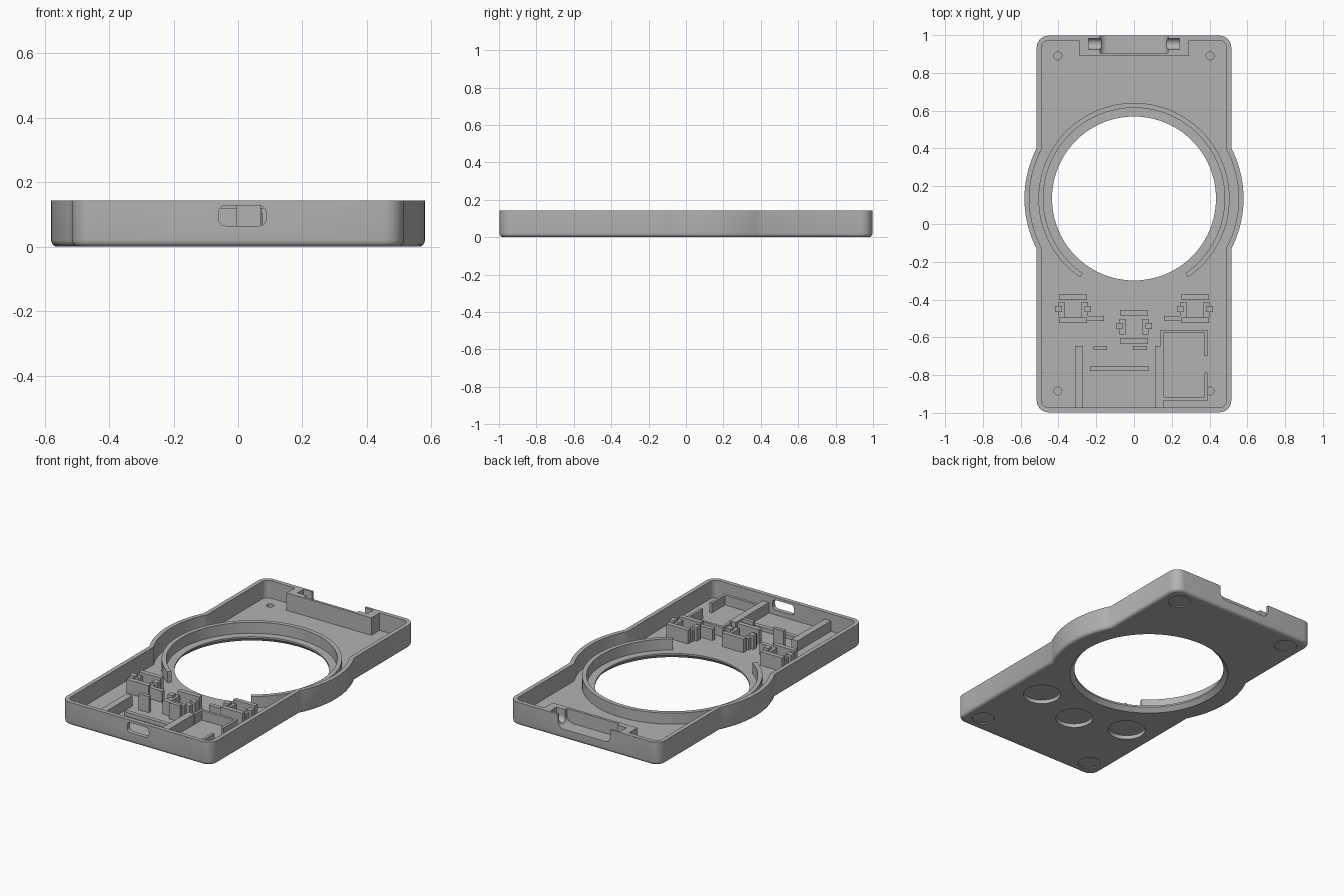
import bpy, bmesh
from math import sin, cos, pi, asin, sqrt, radians
from mathutils import Vector

if "Cube" in bpy.data.objects:
    bpy.data.objects.remove(bpy.data.objects["Cube"], do_unlink=True)

grey = bpy.data.materials.new("matte_grey")
grey.use_nodes = True
grey.diffuse_color = (0.45, 0.45, 0.45, 1)
grey.node_tree.nodes["Principled BSDF"].inputs["Base Color"].default_value = (0.45, 0.45, 0.45, 1)

TOP, FLOOR, WALL = 0.143, 0.035, 0.026
CY = 0.135          # centre of the round opening


def finish(bm, name):
    bmesh.ops.recalc_face_normals(bm, faces=bm.faces)
    mesh = bpy.data.meshes.new(name)
    bm.to_mesh(mesh)
    bm.free()
    mesh.materials.append(grey)
    obj = bpy.data.objects.new(name, mesh)
    bpy.context.collection.objects.link(obj)
    return obj


def loft(rings, name, closed=False):
    """Skin matching loops of points; cap the ends unless closed."""
    bm = bmesh.new()
    loops = [[bm.verts.new(p) for p in ring] for ring in rings]
    pairs = list(zip(loops, loops[1:]))
    if closed:
        pairs.append((loops[-1], loops[0]))
    for a, b in pairs:
        for i in range(len(a)):
            j = (i + 1) % len(a)
            bm.faces.new((a[i], a[j], b[j], b[i]))
    if not closed:
        bm.faces.new(loops[0])
        bm.faces.new(loops[-1])
    return finish(bm, name)


def box(name, x0, x1, y0, y1, z0, z1, axis=None, radius=0):
    """Box, with the edges along one axis optionally rounded."""
    bm = bmesh.new()
    bmesh.ops.create_cube(bm, size=1)
    for v in bm.verts:
        v.co = Vector(((x0 + x1) / 2 + v.co.x * (x1 - x0),
                       (y0 + y1) / 2 + v.co.y * (y1 - y0),
                       (z0 + z1) / 2 + v.co.z * (z1 - z0)))
    if axis is not None:
        edges = [e for e in bm.edges
                 if abs((e.verts[0].co - e.verts[1].co).normalized()[axis]) > 0.9]
        bmesh.ops.bevel(bm, geom=edges, offset=radius, segments=6, profile=0.5, affect='EDGES')
    return finish(bm, name)


def cylinder(name, x, y, r0, r1, z0, z1, n=48):
    return loft([[(x + r * cos(2 * pi * i / n), y + r * sin(2 * pi * i / n), z)
                  for i in range(n)] for r, z in ((r0, z0), (r1, z1))], name)


def combine(body, tool, operation='DIFFERENCE'):
    mod = body.modifiers.new("combine", 'BOOLEAN')
    mod.operation, mod.solver, mod.object = operation, 'EXACT', tool
    bpy.context.view_layer.objects.active = body
    bpy.ops.object.modifier_apply(modifier=mod.name)
    bpy.data.objects.remove(tool, do_unlink=True)


def outline(inset, z):
    """Rounded rectangle merged with a circular bulge on each side."""
    w, h, big = 0.515 - inset, 0.997 - inset, 0.58 - inset
    r = max(0.062 - inset, 0.01)
    a = asin(sqrt(big * big - w * w) / big)
    half = []
    for i in range(9):
        t = -pi / 2 + i * pi / 16
        half.append((w - r + r * cos(t), -h + r + r * sin(t)))
    for i in range(25):
        t = -a + 2 * a * i / 24
        half.append((big * cos(t), CY + big * sin(t)))
    for i in range(9):
        t = i * pi / 16
        half.append((w - r + r * cos(t), h - r + r * sin(t)))
    return [(x, y, z) for x, y in half] + [(-x, y, z) for x, y in reversed(half)]


# Tray shell with a rounded bottom edge
R = 0.02
rings = [outline(R * (1 - sin(i * pi / 8)), R * (1 - cos(i * pi / 8))) for i in range(5)]
rings += [outline(0, TOP), outline(WALL, TOP), outline(WALL, FLOOR)]
tray = loft(rings, "tray")

# Strap block on the back wall, with its opening and pin seats
combine(tray, box("block", -0.29, 0.29, 0.89, 0.985, 0.02, TOP), 'UNION')
combine(tray, box("strap_cut", -0.18, 0.18, 0.906, 1.2, 0.06, 0.4, 1, 0.04))
combine(tray, box("pin_cut", -0.24, 0.24, 0.925, 0.983, 0.075, 0.4, 0, 0.028))

# Round opening with a chamfer underneath
combine(tray, cylinder("opening_cut", 0, CY, 0.434, 0.434, -0.1, 0.3, 128))
combine(tray, cylinder("chamfer_cut", 0, CY, 0.469, 0.434, -0.01, 0.025, 128))

# Port slot in the front wall
combine(tray, box("port_cut", -0.06, 0.087, -1.1, -0.95, 0.065, 0.127, 1, 0.02))

# Corner foot recesses with blind holes above, and button recesses
for x in (-0.403, 0.403):
    for y in (-0.884, 0.89):
        combine(tray, cylinder("foot_cut", x, y, 0.065, 0.065, -0.1, 0.006))
        combine(tray, cylinder("hole_cut", x, y, 0.021, 0.021, 0.015, 0.1, 24))
buttons = {"left": (0.322, -0.45), "right": (-0.322, -0.45), "middle": (0, -0.54)}
for x, y in buttons.values():
    combine(tray, cylinder("button_cut", x, y, 0.108, 0.108, -0.1, 0.024))

# Open ring wall around the opening
start = -pi / 2 + asin(0.28 / 0.495)
sweep = 2 * pi - 2 * (start + pi / 2)
sections = []
for i in range(97):
    t = start + sweep * i / 96
    sections.append([(r * cos(t), CY + r * sin(t), z) for r, z in
                     ((0.48, FLOOR - 0.005), (0.506, FLOOR - 0.005), (0.506, 0.103), (0.48, 0.103))])
ring_wall = loft(sections, "ring_wall")


def rib(name, x0, x1, y0, y1, top):
    return box(name, x0, x1, y0, y1, FLOOR - 0.005, top)


# Button guides: two cross bars, and notched posts at the sides
for side, (x, y) in buttons.items():
    near, far = (-0.073, 0.062) if side != "middle" else (-0.095, 0.07)
    rib(side + "_guide_back", x - 0.074, x + 0.074, y + far - 0.014, y + far + 0.014, 0.12)
    rib(side + "_guide_front", x - 0.074, x + 0.074, y + near, y + near + 0.028, 0.12)
    for s in (-1, 1):
        a, b = sorted((x + s * 0.045, x + s * 0.078))
        rib(side + "_guide_post", a, b, y - 0.045, y + 0.038, 0.105)
        a, b = sorted((x + s * 0.06, x + s * 0.095))
        rib(side + "_guide_nub", a, b, y - 0.015, y + 0.017, 0.12)
    if side != "middle":
        s = 1 if x > 0 else -1
        a, b = sorted((s * 0.16, s * 0.26))
        rib(side + "_guide_tail", a, b, -0.513, -0.488, 0.105)

# Circuit board rails, tabs and support bar
rib("rail_right", -0.312, -0.27, -0.975, -0.646, 0.1)
rib("rail_left", 0.112, 0.155, -0.975, -0.646, 0.1)
rib("board_tab_right", -0.215, -0.143, -0.668, -0.646, 0.135)
rib("board_tab_left", -0.005, 0.07, -0.668, -0.646, 0.135)
rib("board_bar", -0.233, 0.076, -0.778, -0.752, 0.06)

# Battery frame with a gap in its outer wall
rib("battery_frame_back", 0.14, 0.39, -0.576, -0.56, 0.095)
rib("battery_frame_front", 0.155, 0.39, -0.935, -0.917, 0.095)
rib("battery_frame_inner", 0.14, 0.156, -0.65, -0.575, 0.095)
rib("battery_frame_outer_back", 0.374, 0.39, -0.7, -0.575, 0.095)
rib("battery_frame_outer_front", 0.374, 0.39, -0.918, -0.787, 0.095)

# Smooth the curved parts, keeping edges sharp
for obj in (tray, ring_wall):
    bpy.ops.object.select_all(action='DESELECT')
    obj.select_set(True)
    bpy.context.view_layer.objects.active = obj
    bpy.ops.object.shade_smooth_by_angle(angle=radians(30))
